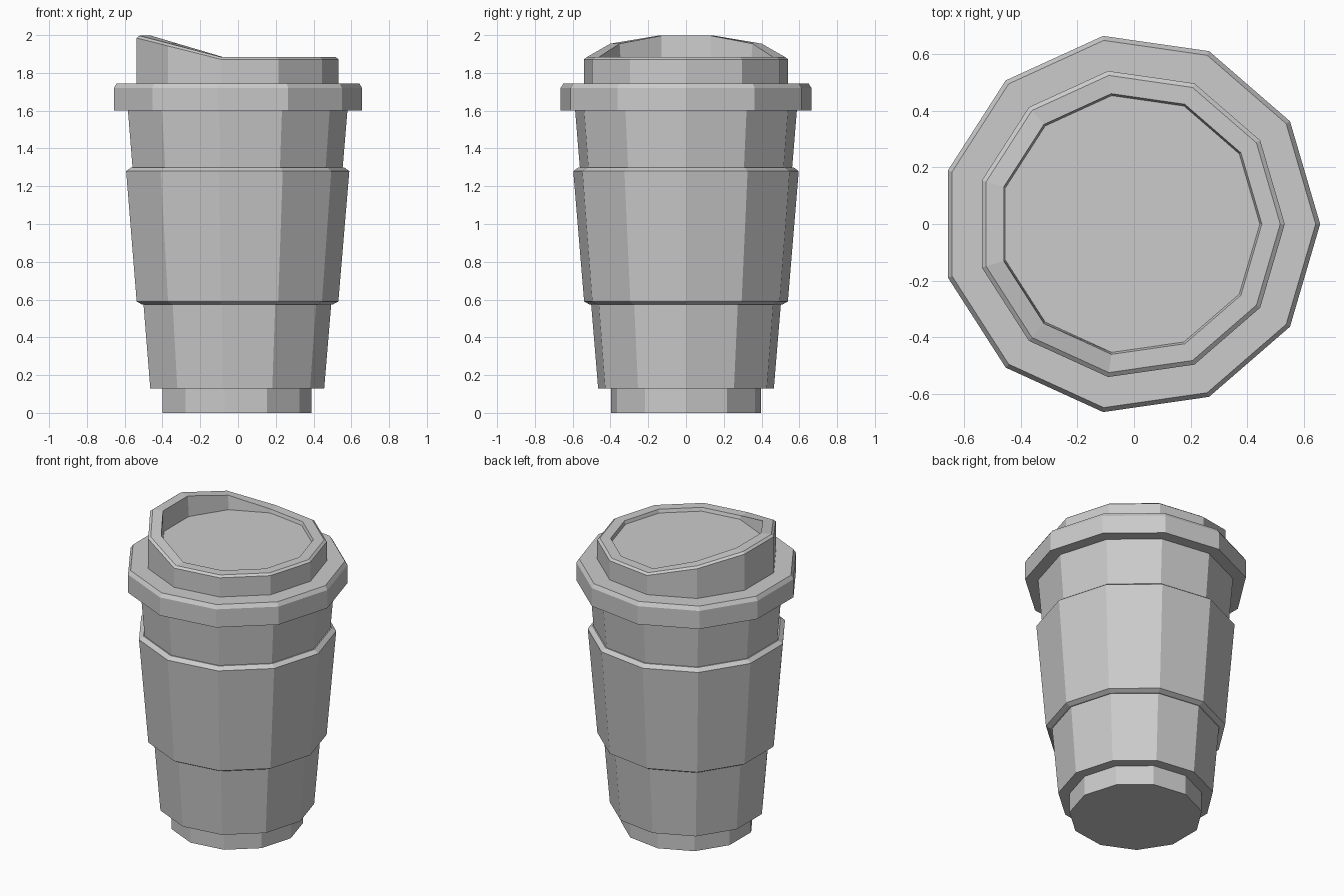
import bpy
import bmesh
import math

SIDES = 11
AXIS_X = -0.0136   # an odd-sided ring is not centred on its axis

cube = bpy.data.objects.get("Cube")
if cube:
    bpy.data.objects.remove(cube, do_unlink=True)

grey = bpy.data.materials.new("light_grey")
grey.use_nodes = True
grey.diffuse_color = (0.6, 0.6, 0.6, 1)
bsdf = next(n for n in grey.node_tree.nodes if n.type == 'BSDF_PRINCIPLED')
bsdf.inputs["Base Color"].default_value = grey.diffuse_color


def turn(name, profile, lip=(), tube=False):
    """Turn (radius, height) points round the axis; rings listed in lip rise
    into the drinking lip. A tube joins its last ring to the first."""
    bm = bmesh.new()
    rings = []
    for n, (radius, height) in enumerate(profile):
        ring = []
        for k in range(SIDES):
            a = math.tau * k / SIDES
            rise = max(0, -math.cos(a) - 0.142) * 0.138 if n in lip else 0
            ring.append(bm.verts.new((AXIS_X + radius * math.cos(a),
                                      radius * math.sin(a), height + rise)))
        rings.append(ring)
    pairs = list(zip(rings, rings[1:]))
    if tube:
        pairs.append((rings[-1], rings[0]))
    else:
        bm.faces.new(rings[0])
        bm.faces.new(rings[-1])
    for low, high in pairs:
        for k in range(SIDES):
            j = (k + 1) % SIDES
            bm.faces.new((low[k], low[j], high[j], high[k]))
    bmesh.ops.recalc_face_normals(bm, faces=bm.faces)
    mesh = bpy.data.meshes.new(name)
    bm.to_mesh(mesh)
    bm.free()
    mesh.materials.append(grey)
    obj = bpy.data.objects.new(name, mesh)
    bpy.context.collection.objects.link(obj)
    return obj


# Foot and tapered cup
turn("cup", [(0.402, 0), (0.402, 0.13), (0.47, 0.13), (0.593, 1.6)])

# Sleeve with bevelled edges, wrapped round the cup
turn("sleeve", [(0.5, 0.575), (0.518, 0.575), (0.545, 0.59), (0.603, 1.28),
                (0.575, 1.3), (0.56, 1.3)], tube=True)

# Lid: flange, raised collar with lip, rim and sunken top
turn("lid", [(0.671, 1.6), (0.671, 1.72), (0.655, 1.745), (0.546, 1.745),
             (0.546, 1.872), (0.53, 1.884), (0.465, 1.884), (0.458, 1.862)],
     lip=(4, 5, 6))
